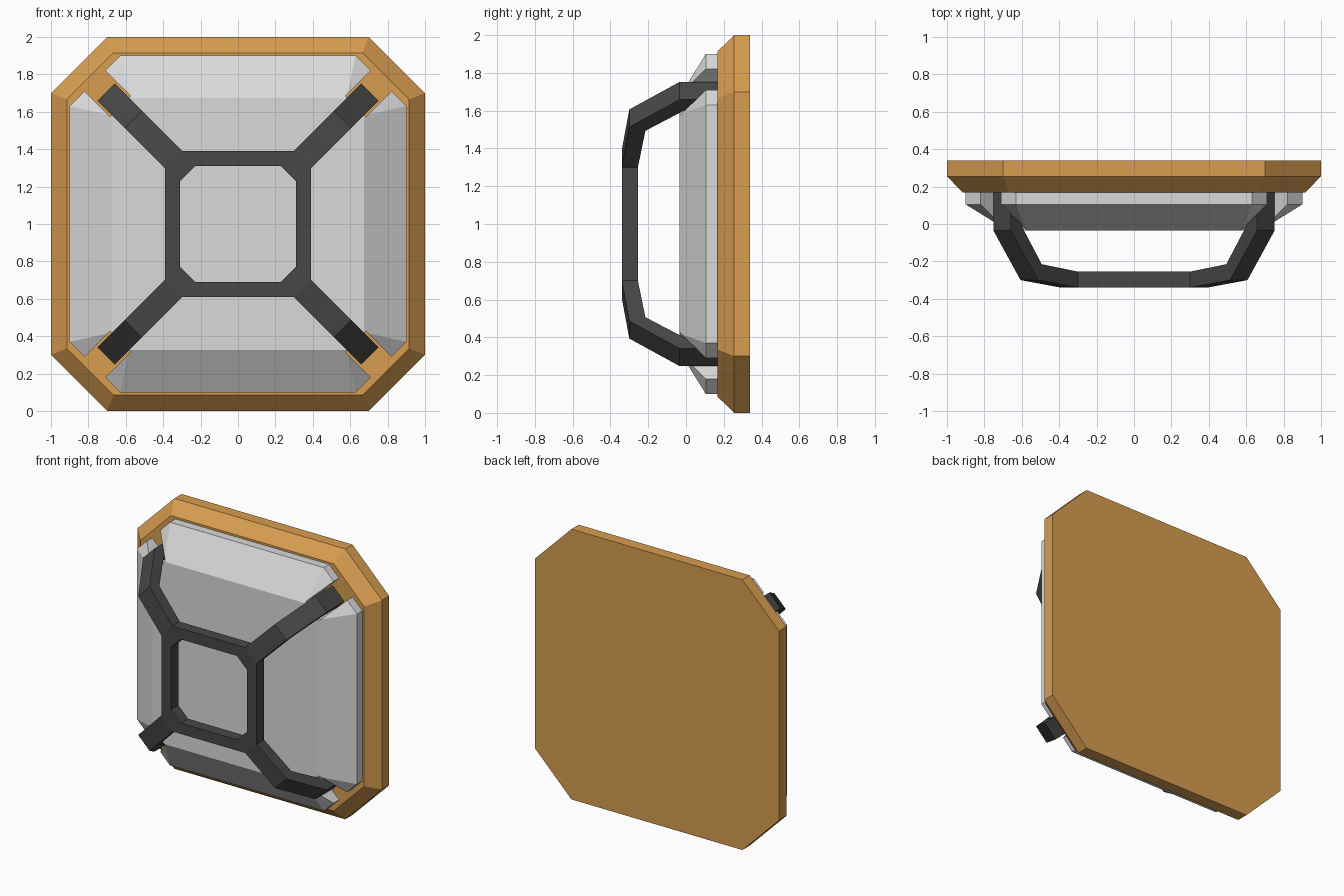
import bpy, bmesh, math
from mathutils import Matrix, Vector

if "Cube" in bpy.data.objects:
    bpy.data.objects.remove(bpy.data.objects["Cube"])


def material(name, rgb):
    m = bpy.data.materials.new(name)
    m.diffuse_color = (*rgb, 1)
    m.use_nodes = True
    m.node_tree.nodes["Principled BSDF"].inputs["Base Color"].default_value = m.diffuse_color
    return m


ORANGE = material("orange_backing", (0.69, 0.34, 0.08))
GREY = material("pale_grey_glass", (0.70, 0.70, 0.70))
DARK = material("dark_metal", (0.063, 0.063, 0.063))


def finish(name, bm, mat):
    bmesh.ops.recalc_face_normals(bm, faces=bm.faces)
    mesh = bpy.data.meshes.new(name)
    bm.to_mesh(mesh)
    bm.free()
    mesh.materials.append(mat)
    obj = bpy.data.objects.new(name, mesh)
    bpy.context.collection.objects.link(obj)
    return obj


def octagon(bm, half, corner, y):
    """Chamfered square facing y, centred on z = 1."""
    pts = [(corner, half), (half, corner), (half, -corner), (corner, -half),
           (-corner, -half), (-half, -corner), (-half, corner), (-corner, half)]
    return [bm.verts.new((x, y, z + 1)) for x, z in pts]


def bridge(bm, a, b):
    for i in range(len(a)):
        j = (i + 1) % len(a)
        bm.faces.new((a[i], a[j], b[j], b[i]))


def octagon_loft(name, sections, mat, closed_ring=False):
    bm = bmesh.new()
    rings = [octagon(bm, *s) for s in sections]
    for a, b in zip(rings, rings[1:]):
        bridge(bm, a, b)
    if closed_ring:
        bridge(bm, rings[-1], rings[0])
    else:
        bm.faces.new(rings[0])
        bm.faces.new(rings[-1])
    return finish(name, bm, mat)


# Backing plate with bevelled front rim
octagon_loft("backing_plate", [(1.0, 0.70, 0.34), (1.0, 0.70, 0.255),
                               (0.915, 0.665, 0.168)], ORANGE)

# Raised glass lens, with a diagonal channel at each corner for the arms
lens = octagon_loft("glass_lens", [(0.90, 0.63, 0.172), (0.90, 0.63, 0.105),
                                   (0.675, 0.58, -0.035)], GREY)
R2 = math.sqrt(2)
bm = bmesh.new()
start, end = 1.258 / R2, 1.8 / R2
for k in range(4):
    turn = Matrix.Rotation(math.radians(45 + 90 * k), 4, 'Y')
    place = (Matrix.Translation((0, 0, 1)) @ turn
             @ Matrix.Translation(((start + end) / 2, 0.1, 0))
             @ Matrix.Diagonal((end - start, 0.6, 0.156, 1)))
    bmesh.ops.create_cube(bm, size=1, matrix=place)
cutter = finish("channel_cutter", bm, DARK)
cutter.hide_render = True
mod = lens.modifiers.new("channels", 'BOOLEAN')
mod.operation = 'DIFFERENCE'
mod.solver = 'EXACT'
mod.object = cutter
bpy.context.view_layer.objects.active = lens
bpy.ops.object.modifier_apply(modifier=mod.name)
bpy.data.objects.remove(cutter)
while len(lens.data.materials) > 1:
    lens.data.materials.pop()

# Guard frame: chamfered square ring in front of the lens
octagon_loft("guard_ring", [(0.39, 0.30, -0.34), (0.39, 0.30, -0.255),
                            (0.31, 0.23, -0.255), (0.31, 0.23, -0.34)],
             DARK, closed_ring=True)

# Guard arms: bent bars from ring corners back to the plate
outer = [(0.345, -0.34), (0.56, -0.30), (0.705, -0.035), (0.705, 0.18)]
inner = [(0.345, -0.255), (0.54, -0.215), (0.645, -0.015), (0.645, 0.18)]
for k, label in enumerate(("lower_right", "lower_left", "upper_left", "upper_right")):
    bm = bmesh.new()
    turn = Matrix.Rotation(math.radians(45 + 90 * k), 4, 'Y')
    loops = []
    for (ro, yo), (ri, yi) in zip(outer, inner):
        corners = [(ro, yo, -1), (ro, yo, 1), (ri, yi, 1), (ri, yi, -1)]
        loops.append([bm.verts.new(turn @ Vector((r * R2, y, s * 0.066))
                                   + Vector((0, 0, 1))) for r, y, s in corners])
    for a, b in zip(loops, loops[1:]):
        bridge(bm, a, b)
    bm.faces.new(loops[0])
    bm.faces.new(loops[-1])
    finish("guard_arm_" + label, bm, DARK)
